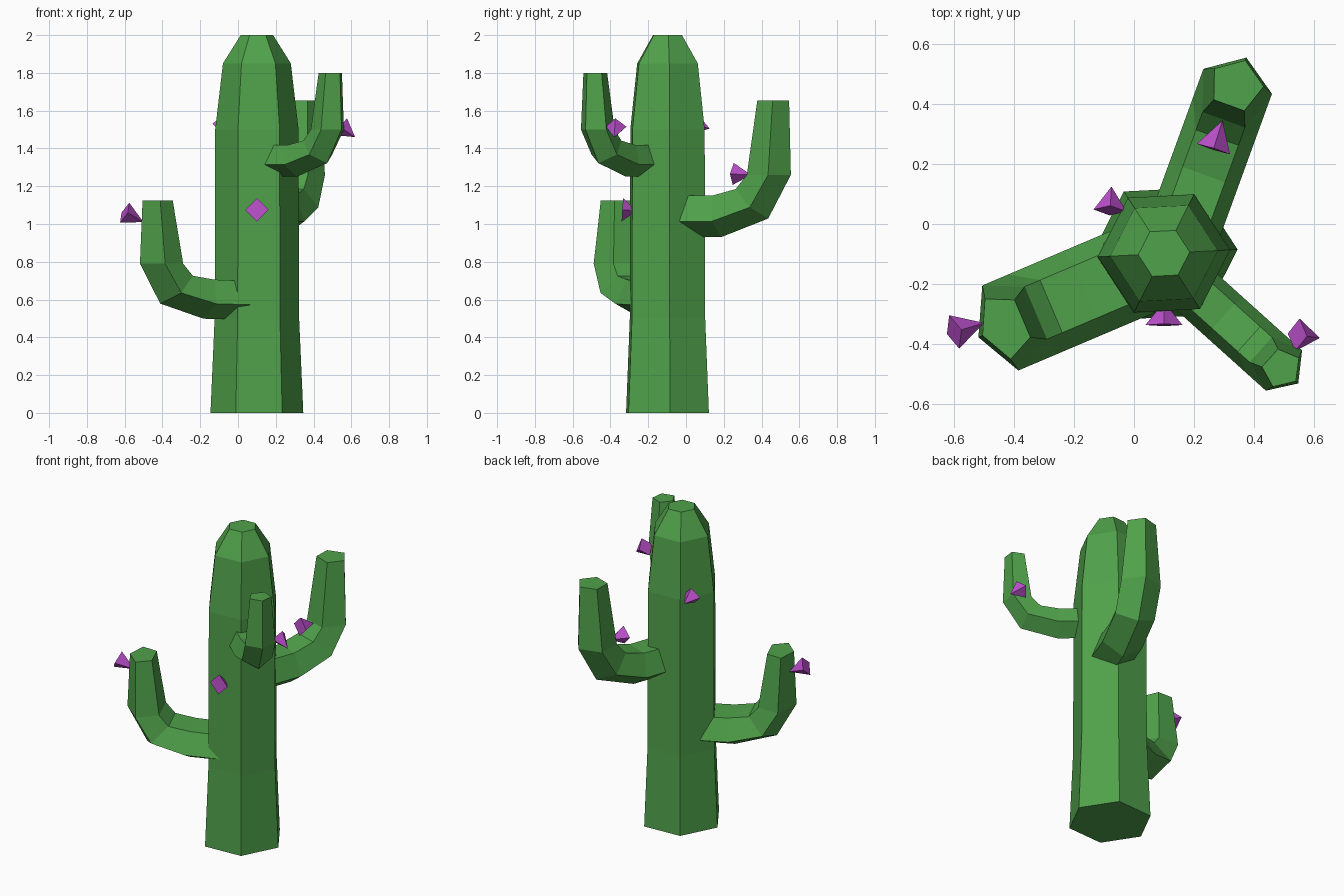
import bpy, math
from mathutils import Vector

if "Cube" in bpy.data.objects:
    bpy.data.objects.remove(bpy.data.objects["Cube"])


def material(name, rgb):
    m = bpy.data.materials.new(name)
    m.diffuse_color = (*rgb, 1)
    m.use_nodes = True
    m.node_tree.nodes["Principled BSDF"].inputs["Base Color"].default_value = m.diffuse_color
    return m


GREEN = material("cactus_green", (0.08, 0.36, 0.07))
PURPLE = material("flower_purple", (0.5, 0.08, 0.6))


def loft(name, rings, mat):
    """Skin a list of equal-sized vertex rings, capping both ends."""
    n = len(rings[0])
    verts = [v for r in rings for v in r]
    faces = [(i * n + j, i * n + (j + 1) % n, (i + 1) * n + (j + 1) % n, (i + 1) * n + j)
             for i in range(len(rings) - 1) for j in range(n)]
    last = (len(rings) - 1) * n
    faces += [tuple(reversed(range(n))), tuple(range(last, last + n))]
    me = bpy.data.meshes.new(name)
    me.from_pydata(verts, [], faces)
    me.materials.append(mat)
    ob = bpy.data.objects.new(name, me)
    bpy.context.collection.objects.link(ob)
    return ob


# Hexagonal trunk
def hexagon(r, z):
    angles = [math.radians(3 + 60 * k) for k in range(6)]
    return [Vector((0.1 + r * math.cos(t), -0.098 + r * math.sin(t), z)) for t in angles]


loft("trunk", [hexagon(r, z) for r, z in
               [(0.246, 0), (0.224, 0.5), (0.221, 1.5), (0.18, 1.85), (0.086, 2)]], GREEN)


# Pentagonal arms: path points are (distance out, height, tilt, thickness, width)
def arm(name, origin, heading, path):
    h = math.radians(heading)
    out = Vector((math.cos(h), math.sin(h), 0))
    side = Vector((math.sin(h), -math.cos(h), 0))
    rings = []
    for dist, z, tilt, a, b in path:
        t = math.radians(tilt)
        outer = out * math.sin(t) - Vector((0, 0, math.cos(t)))
        c = Vector((*origin, z)) + out * dist
        rings.append([c + outer * a * math.cos(k * math.tau / 5)
                      + side * b * math.sin(k * math.tau / 5) for k in range(5)])
    loft(name, rings, GREEN)


arm("left_arm", (0.105, -0.113), 203,
    [(0.03, 0.605, 0, 0.112, 0.162), (0.30, 0.613, 6, 0.115, 0.162),
     (0.48, 0.66, 45, 0.115, 0.162), (0.563, 0.79, 90, 0.115, 0.162),
     (0.583, 1.125, 90, 0.08, 0.115)])
arm("right_arm", (0.085, -0.115), -42,
    [(0.03, 1.343, 0, 0.093, 0.095), (0.295, 1.343, 6, 0.093, 0.095),
     (0.455, 1.388, 45, 0.093, 0.095), (0.53, 1.5, 90, 0.093, 0.095),
     (0.548, 1.8, 90, 0.064, 0.068)])
arm("back_arm", (0.132, -0.112), 70,
    [(0.03, 1.052, 0, 0.122, 0.128), (0.305, 1.052, 6, 0.122, 0.128),
     (0.496, 1.115, 45, 0.122, 0.128), (0.588, 1.26, 90, 0.122, 0.128),
     (0.612, 1.655, 90, 0.088, 0.092)])


# Small four-sided flowers: base centre, tip, radius
flowers = [((-0.60, -0.36, 1.06), (-0.50, -0.33, 1.01), 0.058),
           ((0.545, -0.37, 1.515), (0.62, -0.38, 1.46), 0.055),
           ((0.265, 0.25, 1.265), (0.295, 0.345, 1.26), 0.058),
           ((0.10, -0.337, 1.075), (0.10, -0.26, 1.07), 0.062),
           ((-0.08, 0.045, 1.53), (-0.075, 0.125, 1.505), 0.055)]
for i, (base, tip, r) in enumerate(flowers):
    axis = Vector(tip) - Vector(base)
    bpy.ops.mesh.primitive_cone_add(
        vertices=4, radius1=r, depth=axis.length,
        location=(Vector(base) + Vector(tip)) / 2,
        rotation=axis.to_track_quat('Z', 'Y').to_euler())
    ob = bpy.context.object
    ob.name = f"flower_{i + 1}"
    ob.data.materials.append(PURPLE)
